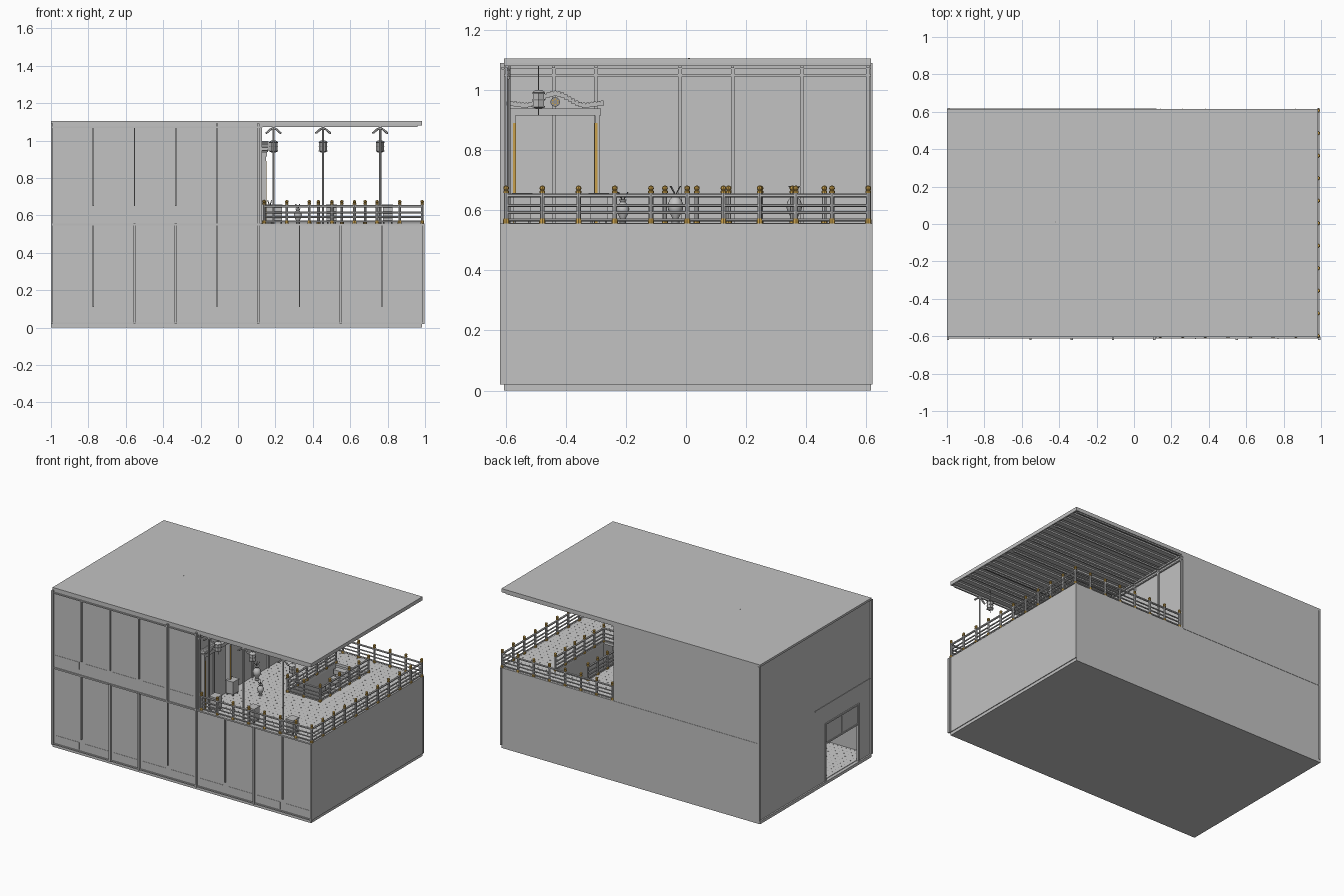
import bpy, bmesh, math
from mathutils import Matrix, Vector

old = bpy.data.objects.get("Cube")
if old:
    bpy.data.objects.remove(old, do_unlink=True)


def material(name, r, g, b):
    m = bpy.data.materials.new(name)
    m.use_nodes = True
    m.diffuse_color = (r, g, b, 1)
    m.node_tree.nodes["Principled BSDF"].inputs["Base Color"].default_value = (r, g, b, 1)
    return m


WALL = material("wall_grey", .54, .54, .54)
TRIM = material("trim_grey", .51, .51, .51)
TILE = material("floor_tile", .6, .6, .6)
DARK = material("dark_grey", .28, .28, .28)
GOLD = material("gold", .58, .35, .07)


def finish(name, mat, bm, smooth=False):
    bmesh.ops.recalc_face_normals(bm, faces=bm.faces)
    mesh = bpy.data.meshes.new(name)
    bm.to_mesh(mesh)
    bm.free()
    mesh.materials.append(mat)
    ob = bpy.data.objects.new(name, mesh)
    bpy.context.collection.objects.link(ob)
    if smooth:
        bpy.ops.object.select_all(action='DESELECT')
        bpy.context.view_layer.objects.active = ob
        ob.select_set(True)
        bpy.ops.object.shade_smooth_by_angle(angle=math.radians(40))


def boxes(name, mat, items):
    """Each item is x0, x1, y0, y1, z0, z1."""
    bm = bmesh.new()
    for x0, x1, y0, y1, z0, z1 in items:
        size = Matrix.Diagonal((x1 - x0, y1 - y0, z1 - z0, 1))
        mid = Matrix.Translation(((x0 + x1) / 2, (y0 + y1) / 2, (z0 + z1) / 2))
        bmesh.ops.create_cube(bm, size=1, matrix=mid @ size)
    finish(name, mat, bm)


def lathe(name, mat, profile, spots, sides=10):
    """Turn a (radius, height) profile at every spot."""
    bm = bmesh.new()
    for spot in spots:
        rings = []
        for r, z in profile:
            rings.append([bm.verts.new(Vector(spot) + Vector((
                r * math.cos(math.tau * i / sides), r * math.sin(math.tau * i / sides), z)))
                for i in range(sides)])
        for a, b in zip(rings, rings[1:]):
            for i in range(sides):
                j = (i + 1) % sides
                bm.faces.new((a[i], a[j], b[j], b[i]))
        bm.faces.new(rings[0])
        bm.faces.new(rings[-1])
    finish(name, mat, bm, True)


def rods(name, mat, segments, r, sides=6):
    bm = bmesh.new()
    for a, b in segments:
        a, b = Vector(a), Vector(b)
        turn = (b - a).to_track_quat('Z', 'Y').to_matrix().to_4x4()
        bmesh.ops.create_cone(bm, cap_ends=True, segments=sides, radius1=r, radius2=r,
                              depth=(b - a).length, matrix=Matrix.Translation((a + b) / 2) @ turn)
    finish(name, mat, bm, True)


L, R, F, B = -.99, .99, -.605, .616      # outer faces of the building
M, DECK, TOP = .12, .556, 1.09           # terrace wall, deck height, wall top
T = .012                                 # wall thickness
frame_y = (-.595, -.44, -.3, -.02, .155, .385, .605)

# Base, roof and ribbed ceiling
boxes("base_plate", WALL, [(-1, .985, F, B, 0, .02)])
boxes("roof", WALL, [(-1, .985, F, B, TOP, 1.105)])
boxes("ceiling_ribs", TRIM, [(M, .975, F + .02 + .066 * i, F + .055 + .066 * i, 1.08, TOP)
                             for i in range(18)])
boxes("roof_edge", TRIM, [(M, .985, y, y + .01, 1.08, TOP) for y in (F, B - .01)]
      + [(.975, .985, F, B, 1.08, TOP)])
boxes("roof_beams", TRIM, [(M, .96, y - .005, y + .005, 1.072, 1.082) for y in frame_y])
lathe("roof_stud", DARK, [(.003, 0), (.003, .001)], [(-.42, .01, 1.105)])

# Lower and upper walls, with a doorway in the left wall
D0, D1, DH = -.47, -.12, .41
boxes("lower_walls", WALL, [
    (L, R, F, F + T, .02, DECK), (L, R, B - T, B, .02, DECK), (R - T, R, F, B, .02, DECK),
    (L, L + T, F, D0, .02, DECK), (L, L + T, D1, B, .02, DECK), (L, L + T, D0, D1, DH, DECK)])
boxes("upper_walls", WALL, [
    (L, M, F, F + T, DECK, TOP), (L, M, B - T, B, DECK, TOP),
    (L, L + T, F, B, DECK, TOP), (M - T, M, F, B, DECK, TOP)])
boxes("back_seam", TRIM, [(L, M, B, B + .002, .55, DECK)])
boxes("left_seam", TRIM, [(L - .003, L, F, .0, .54, .546)])
boxes("door_frame", TRIM, [
    (L - .006, L + T, D0 - .012, D0, .02, DH + .01), (L - .006, L + T, D1, D1 + .012, .02, DH + .01),
    (L - .006, L + T, D0, D1, DH, DH + .01), (L - .002, L + T, D0, D1, .272, .282)])
mid = (D0 + D1) / 2
boxes("door_transom", WALL, [(L + .002, L + .008, D0, mid - .003, .282, DH),
                             (L + .002, L + .008, mid + .003, D1, .282, DH)])

# Front battens, skirting plates and horizontal trim
STEP = .2205
lines = [-.995 + STEP * i for i in range(10)]
wide, thin = [], []
for i, x in enumerate(lines):
    if i in (0, 2, 3, 5, 7, 9):
        wide.append((x - .005, x + .007, F - .014, F, .02, DECK))
    else:
        thin.append((x - .003, x + .004, F - .01, F, .11, DECK - .01))
    if i in (0, 4, 5):
        wide.append((x - .005, x + .007, F - .014, F, DECK, TOP))
    elif i < 5:
        thin.append((x - .003, x + .004, F - .01, F, .65, 1.07))
boxes("wide_battens", TRIM, wide)
boxes("thin_battens", TRIM, thin)
boxes("front_trim", TRIM, [(L, R, F - .008, F, .02, .028), (L, R, F - .008, F, .546, DECK),
                           (L, M, F - .008, F, 1.068, 1.076)])
boxes("skirting_plates", WALL,
      [(x + .02, x + STEP - .02, F - .002, F, z + .035, z + .085)
       for z, n in ((0, 9), (DECK, 5)) for x in lines[:n]])
boxes("corner_posts", TRIM, [(L - .008, L + .004, B - .008, B + .004, .02, TOP),
                             (R - .008, R + .003, B - .008, B + .004, .02, DECK),
                             (R - .008, R + .003, F, F + .01, .02, DECK)])

# Floors, with a stairwell cut out of the deck
S0, S1, S2, S3 = .43, .68, -.07, .46
boxes("ground_floor", TILE, [(L + T, R - T, F + T, B - T, .02, .024)])
boxes("deck", TILE, [(L + T, S0, F + T, B - T, .54, DECK + .001), (S1, R - T, F + T, B - T, .54, DECK + .001),
                     (S0, S1, F + T, S2, .54, DECK + .001), (S0, S1, S3, B - T, .54, DECK + .001)])
dots = []
for i in range(26):
    for j in range(36):
        x, y = .145 + .0325 * i, -.58 + .0333 * j
        if not (S0 - .02 < x < S1 + .02 and S2 - .02 < y < S3 + .02):
            dots.append((x - .0025, x + .0025, y - .0025, y + .0025, DECK, DECK + .002))
        dots.append((x - 1.1, x - 1.095, y, y + .005, .023, .025))
boxes("floor_studs", DARK, dots)
boxes("stairs", TRIM, [(S0 + .01, S1 - .01, S3 - (i + 1) * .044, S3 - i * .044,
                        .5 - i * .042, .53 - i * .042) for i in range(12)])
boxes("stairwell_lining", WALL, [(S0 - .006, S0, S2, S3, .02, .545), (S1, S1 + .006, S2, S3, .02, .545)])

# Railings
posts, rails = [], []


def railing(a, b, count):
    a, b = Vector((*a, DECK)), Vector((*b, DECK))
    posts.extend(a.lerp(b, i / count) for i in range(count + 1))
    for z, r in ((.012, .005), (.036, .005), (.06, .005), (.093, .007)):
        rails.append((a + Vector((0, 0, z)), b + Vector((0, 0, z)), r))


EX, EF, EB = .985, -.598, .606
railing((M + .02, EF), (EX, EF), 7)
railing((EX, EF), (EX, EB), 10)
railing((EX, EB), (M + .02, EB), 7)
railing((S0, S3), (S0, S2), 5)
railing((S0, S2), (S1, S2), 2)
railing((S1, S2), (S1, S3), 5)
for r, label in ((.005, "lower_rails"), (.007, "hand_rails")):
    rods(label, TRIM, [s[:2] for s in rails if s[2] == r], r)
lathe("railing_posts", TRIM, [(.0075, 0), (.0075, .103)], posts, 8)
lathe("post_feet", GOLD, [(.0105, 0), (.0105, .012), (.0085, .016)], posts, 8)
lathe("post_finials", GOLD, [(.0095, .101), (.0095, .108), (.006, .11), (.0095, .115),
                             (.0085, .122), (.002, .126)], posts, 8)

# Canopy posts with drooping curved brackets and hanging lanterns
px = (.19, .455, .76)
rods("canopy_posts", TRIM, [((x, -.59, DECK), (x, -.59, 1.085)) for x in px], .006, 8)
arms = []
for x in px:
    for s in (-1, 1):
        arc = [(x + s * .042 * t, -.59, 1.066 - .042 * t ** 2 + .016 * t ** 6) for t in (0, .35, .65, .85, 1)]
        arms += zip(arc, arc[1:])
rods("canopy_brackets", TRIM, arms, .006)
rods("lantern_cords", DARK, [((x, -.49, .915), (x, -.49, 1.085)) for x in px], .0018)
lathe("lanterns", TRIM, [(.01, .936), (.021, .942), (.021, .99), (.025, .992), (.012, 1.0)],
      [(x, -.49, 0) for x in px], 6)
lathe("lantern_bands", DARK, [(.0235, 0), (.0235, .004)],
      [(x, -.49, z) for x in px for z in (.942, .965, .986)], 6)

# Terrace wall framing
boxes("wall_frame", TRIM,
      [(M, M + .009, y - .006, y + .006, DECK, 1.075) for y in frame_y]
      + [(M, M + .009, F, B, 1.045, 1.053), (M, M + .011, F, B, 1.07, 1.08)])

# Ornate gate with a curved roof
G, W = -.435, .145
boxes("gate_frame", TRIM, [(M, M + .03, G + s * .14 - .008, G + s * .14 + .008, DECK, .92) for s in (-1, 1)]
      + [(M, M + .034, G - W - .008, G + W + .008, .915, .938)])
boxes("gate_gold_strips", GOLD, [(M + .03, M + .032, G + s * .136 - .005, G + s * .136 + .005, DECK, .89)
                                 for s in (-1, 1)])


def crest(t):
    return .952 + (.04 * math.cos(t * math.pi / .2) ** 2 if abs(t) < .1 else .008 * (abs(t) - .1) / .06)


ts = [-.156 + .012 * i for i in range(27)]
boxes("gate_roof", TRIM, [(M, M + .04, G + t - .0062, G + t + .0062, crest(t) - .012, crest(t)) for t in ts])
rods("gate_roof_tiles", TRIM, [((M, G + t, crest(t)), (M + .044, G + t, crest(t))) for t in ts], .0062, 8)
rods("gate_medallion", DARK, [((M, G, .96), (M + .042, G, .96))], .016, 12)
rods("gate_medallion_petals", GOLD, [((M, G + .009 * math.cos(a), .96 + .009 * math.sin(a)),
                                      (M + .044, G + .009 * math.cos(a), .96 + .009 * math.sin(a)))
                                     for a in (.5, 1.6, 2.6, 3.7, 4.7, 5.8)], .003)

# Vases, stools and gate pedestal
vase = [(.012, 0), (.014, .006), (.009, .014), (.024, .045), (.027, .06), (.02, .078), (.01, .088), (.017, .1)]
lathe("large_vases", WALL, vase, [(.17, -.035, DECK), (.17, .36, DECK)], 16)
lathe("small_vase", WALL, [(r * .8, z * .8) for r, z in vase], [(.32, -.21, DECK)], 16)
twigs = []
for x, y, z in ((.17, -.035, .65), (.17, .36, .65), (.32, -.21, .63)):
    twigs += [((x, y, z), (x + .018 * math.cos(a), y + .02 * math.sin(a), z + .03)) for a in (1, 2.2, 3.9, 5.2)]
rods("vase_twigs", DARK, twigs, .002)
spots = [(x, -.545) for x in (.21, .5, .8)] + [(.16, -.29)]
boxes("stools", TRIM, [(x - .026, x + .026, y - .03, y + .03, DECK + .012, .65) for x, y in spots])
boxes("stool_tops", TRIM, [(x - .029, x + .029, y - .034, y + .034, .65, .657) for x, y in spots])
boxes("stool_feet", DARK, [(x + s * .021 - .004, x + s * .021 + .004, y + q * .024 - .004, y + q * .024 + .004,
                            DECK, DECK + .012) for x, y in spots for s in (-1, 1) for q in (-1, 1)])
